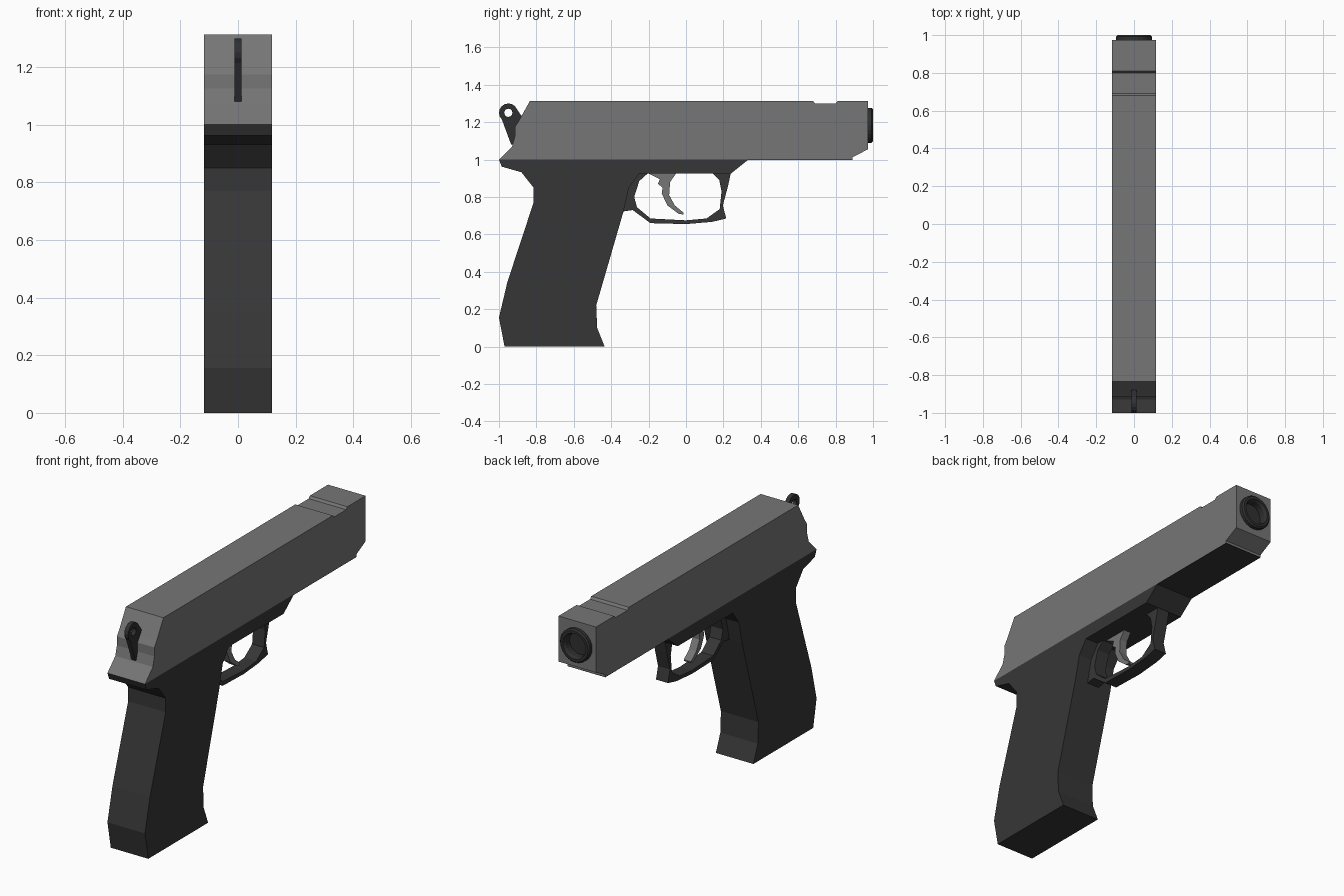
import bpy, bmesh, math

if "Cube" in bpy.data.objects:
    bpy.data.objects.remove(bpy.data.objects["Cube"])


def material(name, v):
    m = bpy.data.materials.new(name)
    m.diffuse_color = (v, v, v, 1)
    m.use_nodes = True
    m.node_tree.nodes["Principled BSDF"].inputs["Base Color"].default_value = m.diffuse_color
    return m


STEEL = material("grey steel", 0.18)
POLYMER = material("dark polymer", 0.037)
BLACK = material("blackened metal", 0.030)


def finish(bm, name, mat):
    bmesh.ops.recalc_face_normals(bm, faces=bm.faces)
    me = bpy.data.meshes.new(name)
    bm.to_mesh(me)
    bm.free()
    ob = bpy.data.objects.new(name, me)
    bpy.context.collection.objects.link(ob)
    me.materials.append(mat)
    return ob


def plate(name, pts, width, mat):
    """Side profile of (y, z) points extruded across x."""
    bm = bmesh.new()
    face = bm.faces.new([bm.verts.new((-width / 2, y, z)) for y, z in pts])
    ext = bmesh.ops.extrude_face_region(bm, geom=[face])
    verts = [g for g in ext["geom"] if isinstance(g, bmesh.types.BMVert)]
    bmesh.ops.translate(bm, verts=verts, vec=(width, 0, 0))
    return finish(bm, name, mat)


def band(name, outer, inner, width, mat, closed=False):
    """Strip between two side profiles, given thickness across x."""
    bm = bmesh.new()
    rings = [[bm.verts.new((x, *p)) for x, p in
              ((-width / 2, o), (width / 2, o), (width / 2, i), (-width / 2, i))]
             for o, i in zip(outer, inner)]
    pairs = list(zip(rings, rings[1:]))
    if closed:
        pairs.append((rings[-1], rings[0]))
    else:
        bm.faces.new(rings[0])
        bm.faces.new(rings[-1])
    for a, b in pairs:
        for k in range(4):
            n = (k + 1) % 4
            bm.faces.new((a[k], a[n], b[n], b[k]))
    return finish(bm, name, mat)


def lathe(name, profile, zc, mat, n=24):
    """Profile of (radius, y) points turned about the bore line."""
    bm = bmesh.new()
    rings = [[bm.verts.new((r * math.cos(math.tau * k / n), y,
                            zc + r * math.sin(math.tau * k / n))) for k in range(n)]
             for r, y in profile]
    for a, b in zip(rings, rings[1:]):
        for k in range(n):
            m = (k + 1) % n
            bm.faces.new((a[k], a[m], b[m], b[k]))
    bm.faces.new(rings[0])
    bm.faces.new(rings[-1])
    return finish(bm, name, mat)


W, BORE = 0.235, 1.183

# Slide, with sight notch on top and a bevelled nose
slide = plate("slide", [
    (-1, 1), (-.93, 1.07), (-.915, 1.125), (-.915, 1.175), (-.895, 1.205),
    (-.835, 1.313), (.68, 1.313), (.69, 1.3), (.80, 1.3), (.81, 1.313),
    (.973, 1.313), (.973, 1.055), (.89, 1.012), (.89, 1)], W, STEEL)

# Bore opening in the slide
cutter = lathe("bore_cutter", [(.085, .72), (.085, 1.1)], BORE, BLACK)
cutter.hide_render = True
cutter.hide_viewport = True
cut = slide.modifiers.new("bore", "BOOLEAN")
cut.object = cutter
cut.operation = "DIFFERENCE"
cut.solver = "EXACT"

# Barrel: muzzle collar and hollow bore
lathe("barrel", [(.094, .95), (.094, .992), (.086, 1.0), (.072, 1.0),
                 (.064, .985), (.064, .74)], BORE, BLACK)

# Frame and grip
plate("frame_grip", [
    (-1, 1), (-.985, .962), (-.88, .932), (-.815, .85), (-.815, .77),
    (-.955, .345), (-1, .155), (-.97, 0), (-.435, 0), (-.475, .1),
    (-.48, .22), (-.335, .72), (-.305, .85), (-.25, .925), (.24, .925),
    (.33, .997), (.89, .997), (.89, 1)], W, POLYMER)

# Trigger guard
band("trigger_guard",
     [(.24, .93), (.225, .86), (.197, .755), (.215, .685), (.14, .667), (0, .655),
      (-.19, .66), (-.285, .73), (-.34, .722), (-.315, .85), (-.25, .93)],
     [(.14, .93), (.178, .89), (.19, .83), (.18, .735), (.11, .685), (0, .675),
      (-.19, .685), (-.262, .745), (-.277, .80), (-.25, .885), (-.20, .93)],
     .075, POLYMER)

# Trigger
plate("trigger", [
    (-.05, .93), (-.085, .88), (-.09, .81), (-.06, .755), (-.012, .715),
    (-.015, .706), (-.04, .71), (-.1, .755), (-.13, .82), (-.125, .85),
    (-.15, .87), (-.14, .895), (-.21, .93)], .045, STEEL)

# Hammer: pierced spur and stem
circle = [(math.cos(math.tau * k / 16), math.sin(math.tau * k / 16)) for k in range(16)]
band("hammer_ring", [(-.95 + .05 * c, 1.25 + .05 * s) for c, s in circle],
     [(-.95 + .022 * c, 1.25 + .022 * s) for c, s in circle], .024, BLACK, closed=True)
plate("hammer_stem", [(-.985, 1.216), (-.935, 1.08), (-.9, 1.08), (-.87, 1.22),
                      (-.906, 1.272), (-.93, 1.235), (-.95, 1.226)], .024, BLACK)
